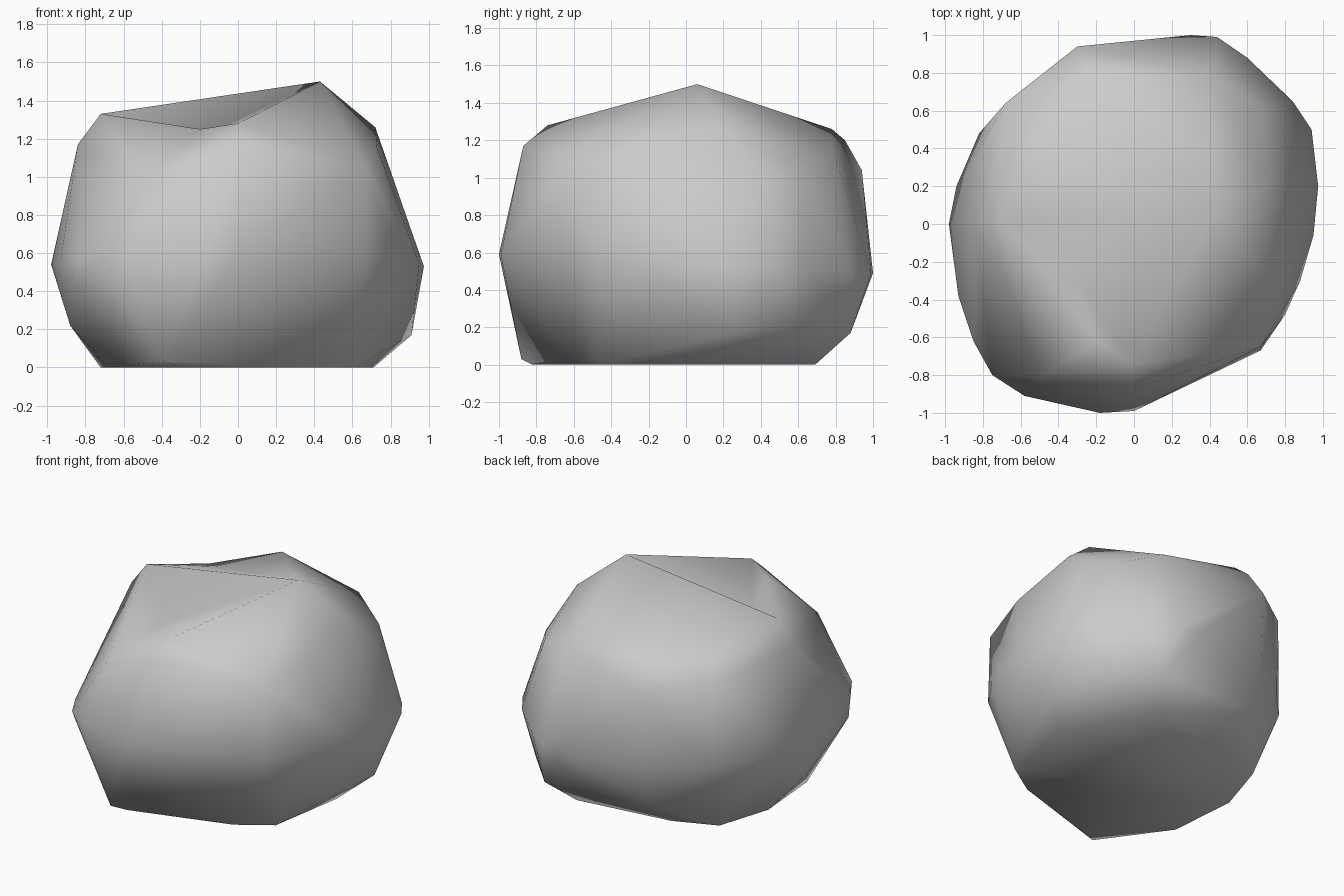
import bpy
import bmesh
from mathutils import Vector

default_cube = bpy.data.objects.get("Cube")
if default_cube:
    bpy.data.objects.remove(default_cube, do_unlink=True)

# One plain stone colour
stone = bpy.data.materials.new("stone grey")
stone.use_nodes = True
grey = (0.6, 0.6, 0.6, 1)
stone.diffuse_color = grey
stone.node_tree.nodes["Principled BSDF"].inputs["Base Color"].default_value = grey

# Widest outline of the boulder, seen in plan
WAIST = [(.3, 1), (.44, .99), (.6, .88), (.84, .65), (.94, .5), (.975, .2),
         (.95, -.06), (.88, -.3), (.8, -.48), (.67, -.67), (.35, -.82),
         (0, -.99), (-.18, -1), (-.58, -.91), (-.75, -.8), (-.85, -.62),
         (-.93, -.38), (-.98, 0), (-.94, .2), (-.82, .48), (-.66, .65), (-.3, .92)]

# High points of the ridges
PEAK = (.43, .06, 1.5)
LEFT_RIDGE = (-.72, 0, 1.33)
FRONT_RIDGE = (0, -.74, 1.28)
FRONT_RIDGE_END = (-.2, -.62, 1.25)
FRONT_SPUR = (-.55, -.43, 1.07)
BACK_RIDGE = (-.2, .78, 1.26)
BACK_SHOULDER = (-.68, .64, 1.1)
RIDGES = [PEAK, LEFT_RIDGE, FRONT_RIDGE, FRONT_RIDGE_END, FRONT_SPUR,
          BACK_RIDGE, BACK_SHOULDER]

# Upper corners around the crown
SHOULDERS = [(-.84, 0, 1.17), (-.25, .85, 1.2), (-.3, .94, 1.04), (.4, .79, 1.13),
             (.68, .62, 1.04), (.81, .42, 1), (.72, .2, 1.26), (.73, -.3, 1.15),
             (.67, -.65, 1.05), (0, -.87, 1.17), (-.48, -.8, 1)]

# Corners of the flat base
BASE = [(.38, .69), (-.3, .6), (-.6, .48), (-.72, .1), (-.68, -.39),
        (-.3, -.82), (.39, -.61), (.62, -.46), (.71, .1)]

# Bevel between the base and the waist
BEVEL = [(.91, .24, .17), (.74, .64, .2), (.5, .88, .17), (-.3, .82, .2),
         (-.88, -.1, .22), (-.85, -.62, .42), (-.39, -.88, .03)]


def carve_valley(bm, corner, rim, floor):
    """Merge the faces between the rim points and sink their centre."""
    rim_verts = {corner[point] for point in rim}
    inside = [f for f in bm.faces if rim_verts.issuperset(f.verts)]
    merged = bmesh.ops.dissolve_faces(bm, faces=inside)["region"]
    for vert in bmesh.ops.poke(bm, faces=merged)["verts"]:
        vert.co = floor


# Wrap the boulder's corner points in one skin
bm = bmesh.new()
corner = {point: bm.verts.new(point) for point in RIDGES}
for x, y in WAIST:
    bm.verts.new((x, y, .54 - .05 * y))
for x, y in BASE:
    bm.verts.new((x, y, 0))
for point in SHOULDERS + BEVEL:
    bm.verts.new(point)
bmesh.ops.convex_hull(bm, input=bm.verts)
bmesh.ops.triangulate(bm, faces=bm.faces)

# Sink the valleys between the ridges
carve_valley(bm, corner, [PEAK, LEFT_RIDGE, FRONT_RIDGE, FRONT_RIDGE_END, FRONT_SPUR],
             Vector((-.3, -.31, 1.16)))
carve_valley(bm, corner, [PEAK, LEFT_RIDGE, BACK_RIDGE, BACK_SHOULDER],
             Vector((-.46, .4, 1.23)))

# Tidy up and shade the stone smooth
loose = [v for v in bm.verts if not v.link_faces]
bmesh.ops.delete(bm, geom=loose, context="VERTS")
bmesh.ops.recalc_face_normals(bm, faces=bm.faces)
for face in bm.faces:
    face.smooth = True

mesh = bpy.data.meshes.new("boulder")
bm.to_mesh(mesh)
bm.free()
mesh.materials.append(stone)
boulder = bpy.data.objects.new("boulder", mesh)
bpy.context.collection.objects.link(boulder)
